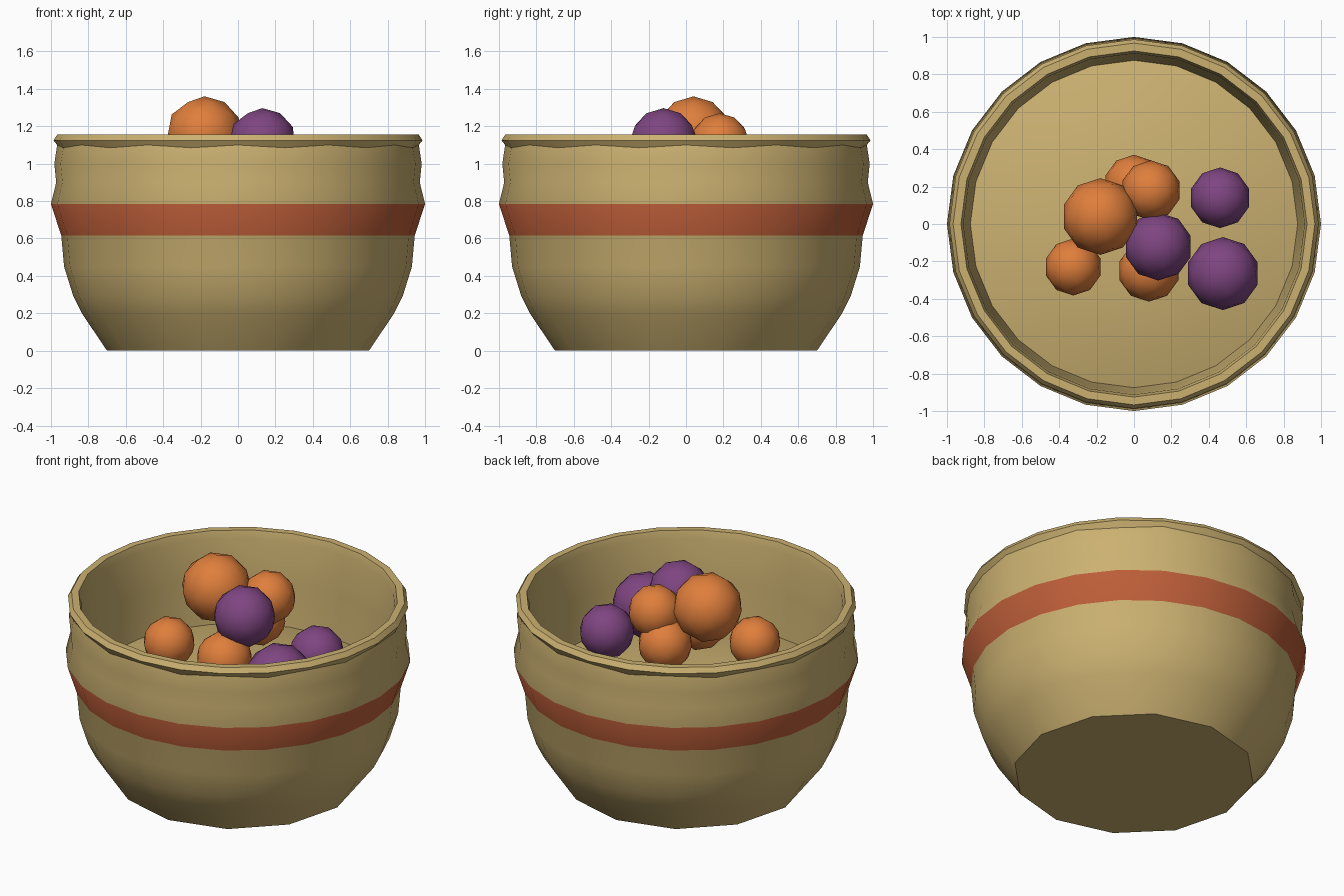
import bpy, bmesh, math

cube = bpy.data.objects.get("Cube")
if cube:
    bpy.data.objects.remove(cube)


def material(name, rgb):
    m = bpy.data.materials.new(name)
    m.use_nodes = True
    color = (*rgb, 1.0)
    m.diffuse_color = color
    m.node_tree.nodes["Principled BSDF"].inputs["Base Color"].default_value = color
    return m


tan = material("tan clay", (0.60, 0.44, 0.165))
red = material("brick red", (0.50, 0.11, 0.04))
orange = material("orange", (0.74, 0.21, 0.045))
purple = material("purple", (0.21, 0.06, 0.22))

SIDES = 24
BAND = (0.615, 0.785)

# Outer wall from the foot up, over the lip and down the inside
profile = [(0.70, 0.0), (0.835, 0.2), (0.88, 0.29), (0.93, 0.45), (0.945, BAND[0]),
           (1.0, BAND[1]), (0.972, 0.9), (0.982, 1.0), (0.967, 1.10), (0.987, 1.125),
           (0.967, 1.155), (0.925, 1.155), (0.912, 1.11), (0.90, 0.85), (0.875, 0.58)]
# Gently raised inner floor
floor = [(0.65, 0.64), (0.35, 0.685)]

# Bowl
bm = bmesh.new()
rings = []
for k, (r, z) in enumerate(profile + floor):
    ring = []
    for i in range(SIDES):
        a = math.tau * i / SIDES
        # the foot has half as many corners, the lip edge is slightly scalloped
        rr = r * math.cos(math.tau / SIDES) if k == 0 and i % 2 else r
        zz = z - 0.015 if z == 1.10 and i % 2 else z
        ring.append(bm.verts.new((rr * math.cos(a), rr * math.sin(a), zz)))
    rings.append(ring)
for low, high in zip(rings, rings[1:]):
    for i in range(SIDES):
        j = (i + 1) % SIDES
        bm.faces.new((low[i], low[j], high[j], high[i]))
bm.faces.new(rings[0][::-1])
centre = bm.verts.new((0, 0, 0.70))
for i in range(SIDES):
    bm.faces.new((rings[-1][i], rings[-1][(i + 1) % SIDES], centre))

# Painted band around the outside
for f in bm.faces:
    c = f.calc_center_median()
    if BAND[0] < c.z < BAND[1] and f.normal.length >= 0 and math.hypot(c.x, c.y) > 0.92:
        f.material_index = 1
bmesh.ops.recalc_face_normals(bm, faces=bm.faces)
mesh = bpy.data.meshes.new("bowl")
bm.to_mesh(mesh)
bm.free()
mesh.materials.append(tan)
mesh.materials.append(red)
bowl = bpy.data.objects.new("bowl", mesh)
bpy.context.collection.objects.link(bowl)
bpy.ops.object.select_all(action='DESELECT')
bowl.select_set(True)
bpy.context.view_layer.objects.active = bowl
bpy.ops.object.shade_smooth_by_angle(angle=math.radians(35))


# Round fruit piled in the bowl
def fruit(name, mat, x, y, z, r):
    bpy.ops.mesh.primitive_ico_sphere_add(subdivisions=2, radius=r, location=(x, y, z))
    ob = bpy.context.object
    ob.name = name
    ob.data.materials.append(mat)
    bpy.ops.object.shade_smooth()


fruit("orange_fruit_large", orange, -0.18, 0.04, 1.155, 0.205)
fruit("orange_fruit_upper", orange, 0.09, 0.18, 1.11, 0.16)
fruit("orange_fruit_back", orange, 0.0, 0.21, 0.94, 0.16)
fruit("orange_fruit_side", orange, -0.325, -0.23, 0.87, 0.152)
fruit("orange_fruit_front", orange, 0.08, -0.25, 0.88, 0.165)
fruit("purple_fruit_upper", purple, 0.13, -0.12, 1.115, 0.182)
fruit("purple_fruit_back", purple, 0.46, 0.14, 0.87, 0.162)
fruit("purple_fruit_front", purple, 0.475, -0.265, 0.88, 0.195)
